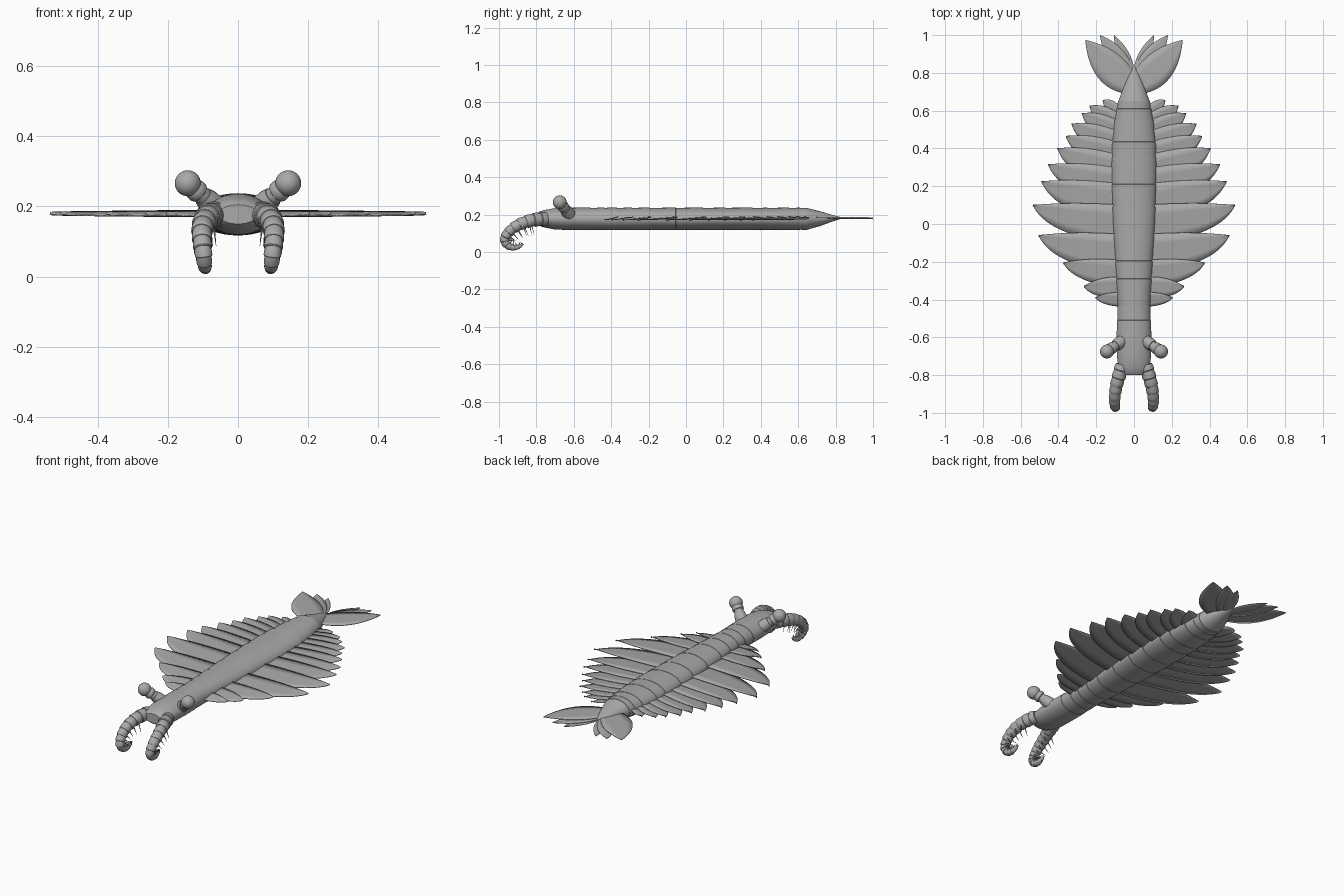
import bpy, bmesh, math
from mathutils import Vector

if "Cube" in bpy.data.objects:
    bpy.data.objects.remove(bpy.data.objects["Cube"])

def material(name, c):
    m = bpy.data.materials.new(name)
    m.diffuse_color = (c, c, c, 1)
    m.use_nodes = True
    m.node_tree.nodes["Principled BSDF"].inputs["Base Color"].default_value = m.diffuse_color
    return m

GREY = material("shell grey", 0.40)

def finish(name, bm, mirror=True, thick=0):
    bmesh.ops.remove_doubles(bm, verts=bm.verts, dist=1e-5)
    bmesh.ops.recalc_face_normals(bm, faces=bm.faces)
    me = bpy.data.meshes.new(name)
    bm.to_mesh(me)
    bm.free()
    me.materials.append(GREY)
    ob = bpy.data.objects.new(name, me)
    bpy.context.collection.objects.link(ob)
    bpy.ops.object.select_all(action='DESELECT')
    ob.select_set(True)
    bpy.context.view_layer.objects.active = ob
    bpy.ops.object.shade_smooth_by_angle(angle=math.radians(35))
    if thick:
        s = ob.modifiers.new("thickness", 'SOLIDIFY')
        s.thickness, s.offset = thick, 0
    if mirror:
        ob.modifiers.new("mirror", 'MIRROR')
    return ob

def frame(t):
    t = Vector(t).normalized()
    x = Vector((1, 0, 0))
    side = (x - t * t.dot(x)).normalized()
    return side, side.cross(t)

def add_sweep(bm, rings, n=20):
    """rings: (centre, tangent, half width, half height); capped tube."""
    loops = []
    for c, t, a, b in rings:
        s, u = frame(t)
        loops.append([bm.verts.new(Vector(c) + s * a * math.cos(k * math.tau / n)
                                   + u * b * math.sin(k * math.tau / n)) for k in range(n)])
    for p, q in zip(loops, loops[1:]):
        for k in range(n):
            bm.faces.new((p[k], p[(k + 1) % n], q[(k + 1) % n], q[k]))
    bm.faces.new(loops[0])
    bm.faces.new(loops[-1])

def lerp_table(tab, y):
    for p, q in zip(tab, tab[1:]):
        if y <= q[0]:
            f = (y - p[0]) / (q[0] - p[0])
            return [a + (b - a) * f for a, b in zip(p[1:], q[1:])]
    return tab[-1][1:]

def quad(a, c, b, u):
    return Vector(a) * (1 - u) ** 2 + Vector(c) * 2 * u * (1 - u) + Vector(b) * u * u

def blade(name, ra, ca, tip, cb, rb, z, tilt):
    """Leaf between a rear edge (ra-ca-tip) and a front edge (rb-cb-tip)."""
    bm = bmesh.new()
    n, m, grid = 18, 4, []
    for i in range(n + 1):
        u = 1 - (1 - i / n) ** 1.5
        p, q = quad(ra, ca, tip, u), quad(rb, cb, tip, u)
        row = []
        for j in range(m + 1):
            f = j / m
            v = p.lerp(q, f)
            row.append(bm.verts.new((v.x, v.y, z + tilt * (1 - 2 * f) * (1 - 0.6 * u))))
        grid.append(row)
    for i in range(n):
        for j in range(m):
            bm.faces.new((grid[i][j], grid[i + 1][j], grid[i + 1][j + 1], grid[i][j + 1]))
    return finish(name, bm, thick=0.004)

# Body: segmented elliptical trunk; columns y, half width, top z, bottom z
BODY = [(-0.80, 0.055, 0.205, 0.15), (-0.79, 0.070, 0.214, 0.142), (-0.76, 0.083, 0.224, 0.132),
        (-0.70, 0.090, 0.235, 0.12), (-0.60, 0.092, 0.237, 0.118), (-0.42, 0.086, 0.237, 0.118),
        (-0.25, 0.096, 0.237, 0.118), (0.0, 0.111, 0.237, 0.118), (0.25, 0.119, 0.237, 0.118),
        (0.42, 0.117, 0.237, 0.118), (0.55, 0.103, 0.237, 0.118), (0.65, 0.084, 0.236, 0.119),
        (0.72, 0.058, 0.217, 0.14), (0.78, 0.032, 0.199, 0.162), (0.83, 0.008, 0.186, 0.178)]
SEAMS = [-0.51, -0.435, -0.37, -0.29, -0.195, -0.055, 0.09, 0.21, 0.355, 0.435, 0.55, 0.61, 0.65]
stations = [(r[0], 1.0) for r in BODY if all(abs(r[0] - s) > 0.006 for s in SEAMS)]
for s in SEAMS:
    stations += [(s - 0.004, 1.012), (s, 1.012), (s + 0.0005, 0.985)]
rings = []
for y, k in sorted(stations):
    w, top, bot = lerp_table(BODY, y)
    rings.append(((0, y, (top + bot) / 2), (0, 1, 0), w * k, (top - bot) / 2 * k))
bm = bmesh.new()
add_sweep(bm, rings, 36)
finish("body", bm, mirror=False)

# Side flaps: tip x, tip y, root rear y, root chord
FLAPS = [(0.205, -0.39, -0.37, 0.07), (0.265, -0.33, -0.285, 0.11), (0.375, -0.205, -0.193, 0.15),
         (0.505, -0.06, -0.055, 0.21), (0.535, 0.10, 0.10, 0.21), (0.49, 0.225, 0.21, 0.20),
         (0.455, 0.315, 0.29, 0.18), (0.405, 0.40, 0.355, 0.16), (0.36, 0.465, 0.42, 0.14),
         (0.33, 0.53, 0.475, 0.13), (0.275, 0.585, 0.525, 0.11), (0.235, 0.625, 0.56, 0.10),
         (0.165, 0.655, 0.59, 0.09)]
for i, (tx, ty, ry, ch) in enumerate(FLAPS):
    fy = ry - ch
    blade(f"side_flap_{i + 1}", (0.05, ry), (0.62 * tx, max(ry, ty) + 0.02), (tx, ty),
          (0.86 * tx, min(fy + 0.2 * ch, ty - 0.6 * ch)), (0.05, fy), 0.180, 0.009)

# Tail fan
FAN = [((0.0, 0.80), (0.07, 0.93), (0.258, 0.975), (0.235, 0.71), (0.02, 0.685)),
       ((0.0, 0.82), (0.05, 0.95), (0.18, 1.0), (0.16, 0.83), (0.0, 0.72)),
       ((0.0, 0.83), (0.02, 0.93), (0.105, 1.0), (0.11, 0.88), (0.0, 0.75))]
for i, f in enumerate(FAN):
    blade(f"tail_blade_{i + 1}", *f, 0.186 - 0.004 * i, 0.0)

# Eyes on ringed stalks
eye = Vector((0.143, -0.675, 0.266))
base = Vector((0.055, -0.615, 0.190))
d = eye - base
bm = bmesh.new()
STALK = [(0, 0.034), (0.35, 0.033), (0.5, 0.029), (0.505, 0.026), (0.62, 0.026), (0.64, 0.03),
         (0.70, 0.032), (0.78, 0.031), (0.84, 0.027), (1.0, 0.02)]
add_sweep(bm, [(base + d * f, d, r, r) for f, r in STALK])
finish("eye_stalk", bm)
bm = bmesh.new()
bmesh.ops.create_uvsphere(bm, u_segments=28, v_segments=16, radius=0.037)
bmesh.ops.translate(bm, verts=bm.verts, vec=eye)
finish("eye", bm)

# Curled front arms: path points with radius
ARM = [(0.062, -0.745, 0.178, 0.036), (0.078, -0.80, 0.174, 0.036), (0.094, -0.86, 0.160, 0.033),
       (0.102, -0.915, 0.134, 0.030), (0.102, -0.955, 0.098, 0.027), (0.098, -0.970, 0.062, 0.024),
       (0.095, -0.952, 0.034, 0.020), (0.093, -0.918, 0.024, 0.016), (0.092, -0.885, 0.034, 0.010),
       (0.092, -0.872, 0.046, 0.005)]

def arm_at(u):
    """Catmull-Rom point, tangent and radius at u in 0..1."""
    n = len(ARM) - 1
    i = min(int(u * n), n - 1)
    def ev(f):
        p = [Vector(ARM[max(0, min(n, i + k))]) for k in (-1, 0, 1, 2)]
        return 0.5 * (2 * p[1] + (p[2] - p[0]) * f + (2 * p[0] - 5 * p[1] + 4 * p[2] - p[3]) * f * f
                      + (3 * p[1] - p[0] - 3 * p[2] + p[3]) * f ** 3)
    f = u * n - i
    v = ev(f)
    return v.xyz, (ev(f + 0.01) - ev(f - 0.01)).xyz, v.w

SEG = 14
rings = []
for s in range(SEG):
    for f, k in ((0.0, 0.92), (0.5, 1.02), (0.9, 1.05), (0.99, 0.98)):
        c, t, r = arm_at((s + f) / SEG)
        rings.append((c, t, r * k, r * k))
bm = bmesh.new()
add_sweep(bm, rings)
finish("front_arm", bm)

# Spines along the inside of each arm
bm = bmesh.new()
for s in range(2, SEG):
    c, t, r = arm_at((s + 0.5) / SEG)
    side, inner = frame(t)
    length = r + 0.046 * (1 - s / SEG) + 0.006
    for sx in (-1, 1):
        o = c + side * sx * r * 0.5
        axis = inner + side * sx * 0.12
        add_sweep(bm, [(o, axis, 0.0045, 0.0045), (o + axis * length, axis, 0.0006, 0.0006)], 6)
finish("arm_spines", bm)
